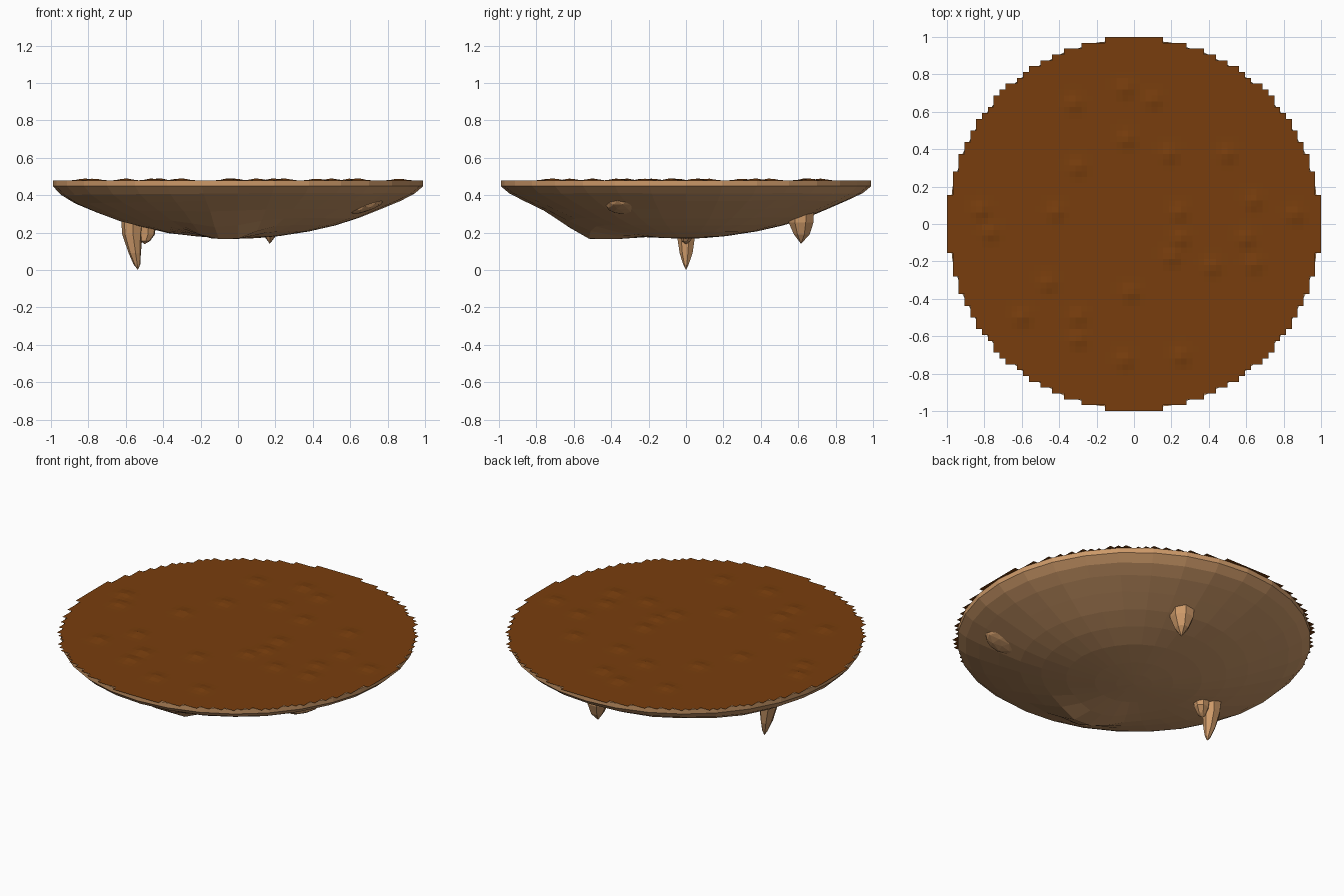
import bpy, bmesh, math, random
from mathutils import Vector, noise

if "Cube" in bpy.data.objects:
    bpy.data.objects.remove(bpy.data.objects["Cube"])

random.seed(4)

def material(name, rgb):
    m = bpy.data.materials.new(name)
    m.diffuse_color = (*rgb, 1)
    m.use_nodes = True
    m.node_tree.nodes["Principled BSDF"].inputs["Base Color"].default_value = m.diffuse_color
    return m

soil = material("soil", (0.19, 0.048, 0.004))
rock = material("rock", (0.61, 0.32, 0.14))

def finish(name, bm, mat):
    me = bpy.data.meshes.new(name)
    bmesh.ops.recalc_face_normals(bm, faces=bm.faces[:])
    bm.to_mesh(me)
    bm.free()
    me.materials.append(mat)
    ob = bpy.data.objects.new(name, me)
    bpy.context.collection.objects.link(ob)
    return ob

def loft(bm, rings):
    # Bridge consecutive vertex rings; a ring of one vertex is a pole
    for a, b in zip(rings, rings[1:]):
        n = len(a)
        for i in range(n):
            j = (i + 1) % n
            bm.faces.new((a[i], a[j], b[0]) if len(b) == 1 else (a[i], a[j], b[j], b[i]))

# Soil top: square cells clipped to a disc, with faint lumps
N, CELL = 64, 2 / 64
LUMPS = [(-.32, .64), (-.05, .72), (.1, .66), (-.04, .45), (.19, .37), (.5, .37), (-.3, .3),
         (-.42, .06), (-.82, .07), (.24, .06), (.25, -.08), (.86, .05), (.64, -.22), (.42, -.23),
         (.2, -.18), (-.02, -.37), (-.46, -.32), (-.6, -.5), (-.3, -.5), (-.3, -.62),
         (-.05, -.73), (.25, -.71), (.64, .12), (-.77, -.05), (.6, -.08)]

def soil_height(x, y):
    bump = max(math.exp(-((x - a) ** 2 + (y - b) ** 2) / 0.0015) for a, b in LUMPS)
    return 0.479 + 0.011 * bump

bm = bmesh.new()
grid = {}
def vert(i, j):
    if (i, j) not in grid:
        x, y = -1 + i * CELL, -1 + j * CELL
        grid[i, j] = bm.verts.new((x, y, soil_height(x, y)))
    return grid[i, j]
for i in range(N):
    for j in range(N):
        if math.hypot(-1 + (i + .5) * CELL, -1 + (j + .5) * CELL) < 0.997:
            bm.faces.new((vert(i, j), vert(i + 1, j), vert(i + 1, j + 1), vert(i, j + 1)))
finish("soil_top", bm, soil)

# Rock underside: faceted bowl with a vertical rim and one drooping bulge
PROFILE = [(.99, .478), (.99, .448), (.945, .41), (.87, .372), (.76, .325), (.64, .277),
           (.52, .24), (.38, .207), (.22, .182), (.1, .171)]
bm = bmesh.new()
rings = []
SIDES = 32
for k, (r, z) in enumerate(PROFILE):
    ring = []
    for s in range(SIDES):
        a = 2 * math.pi * s / SIDES
        x, y = r * math.cos(a), r * math.sin(a)
        dz = 0
        if k > 1:
            fade = min(1, (k - 1) / 2) * min(1, r * 3)
            dz = fade * (0.02 * min(0, x) + 0.008 * noise.noise(Vector((x * 3, y * 3, 1))))
            dz -= 0.085 * math.exp(-((x + .07) ** 2 + (y + .5) ** 2) / 0.03)
        ring.append(bm.verts.new((x, y, max(z + dz, .165))))
    rings.append(ring)
rings.append([bm.verts.new((0, 0, .167))])
loft(bm, rings)
finish("rock_underside", bm, rock)

# Hanging rock spikes: sections are (x, y, z, radius x, radius y)
def spike(name, sections, tip, sides=7):
    bm = bmesh.new()
    rings = []
    for x, y, z, rx, ry in sections:
        ring = []
        for s in range(sides):
            a = 2 * math.pi * s / sides + .3
            k = random.uniform(.92, 1.06)
            ring.append(bm.verts.new((x + rx * k * math.cos(a), y + ry * k * math.sin(a), z)))
        rings.append(ring)
    rings.append([bm.verts.new(tip)])
    loft(bm, rings)
    finish(name, bm, rock)

spike("long_spike", [(-.565, 0, .28, .065, .06), (-.565, 0, .19, .055, .052),
                     (-.55, 0, .09, .034, .036), (-.54, 0, .03, .018, .015)], (-.535, 0, 0))
spike("side_spike", [(-.485, .01, .25, .05, .045), (-.485, .01, .19, .044, .04),
                     (-.495, 0, .155, .026, .025)], (-.5, 0, .138))
spike("rear_spike", [(.17, .62, .33, .072, .072), (.17, .62, .255, .068, .07),
                     (.17, .62, .19, .04, .042)], (.17, .615, .14))

# Shallow lump embedded in the slope
bm = bmesh.new()
bmesh.ops.create_icosphere(bm, subdivisions=2, radius=1)
for v in bm.verts:
    x, y, z = v.co * random.uniform(.94, 1.04)
    v.co = (.68 + .1 * x, -.34 + .09 * y, .342 + .032 * z + .03 * x)
finish("side_lump", bm, rock)
